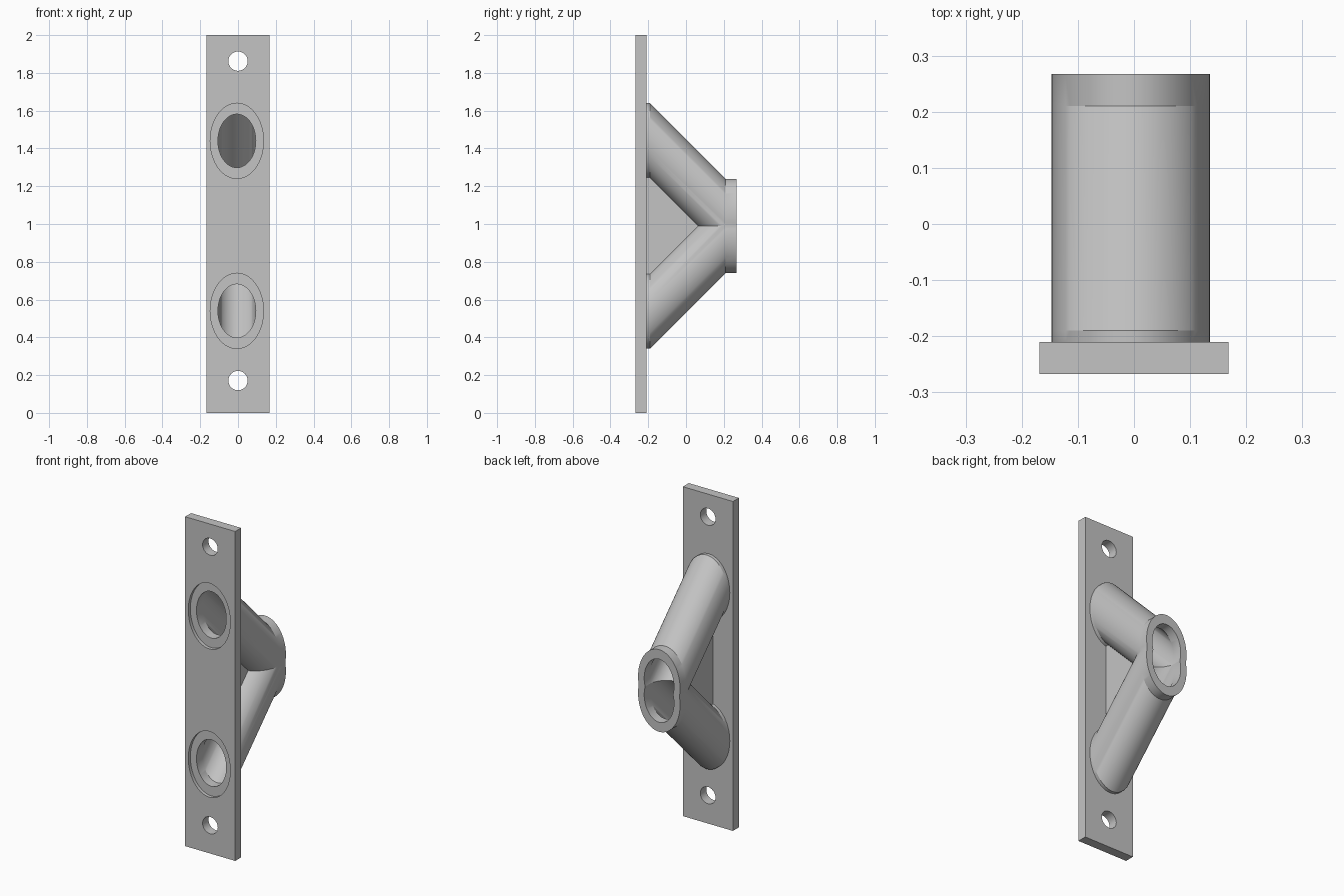
import bpy, bmesh, math

if "Cube" in bpy.data.objects:
    bpy.data.objects.remove(bpy.data.objects["Cube"])

grey = bpy.data.materials.new("grey metal")
grey.use_nodes = True
grey.diffuse_color = (0.55, 0.55, 0.55, 1)
grey.node_tree.nodes["Principled BSDF"].inputs["Base Color"].default_value = (0.55, 0.55, 0.55, 1)

PIPE_X = -0.006                          # pipes sit slightly off centre
MID_Z = 0.99                             # height where the branches meet
FRONT, BACK = -0.267, 0.267
PLATE_BACK = -0.21
COLLAR = 0.057
SEAT = FRONT + 0.02                      # pipe ends are recessed in the plate
BEND_A, BEND_B = SEAT + COLLAR, BACK - COLLAR
WALL_OUT, WALL_IN = 0.141, 0.1


def loft(name, rings):
    """Closed solid through a list of rings with equal point counts."""
    bm = bmesh.new()
    loops = [[bm.verts.new(p) for p in ring] for ring in rings]
    for a, b in zip(loops, loops[1:]):
        for i in range(len(a)):
            j = (i + 1) % len(a)
            bm.faces.new((a[i], a[j], b[j], b[i]))
    bm.faces.new(loops[0])
    bm.faces.new(loops[-1])
    bmesh.ops.recalc_face_normals(bm, faces=bm.faces)
    mesh = bpy.data.meshes.new(name)
    bm.to_mesh(mesh)
    bm.free()
    mesh.materials.append(grey)
    obj = bpy.data.objects.new(name, mesh)
    bpy.context.collection.objects.link(obj)
    return obj


def ellipse(x, y, z, rx, rz, n=72):
    return [(x + rx * math.cos(math.tau * i / n), y, z + rz * math.sin(math.tau * i / n))
            for i in range(n)]


def pipe(name, side, radius, start, end):
    """Branch with straight ends and a 45 degree run between them."""
    path = ((start, 0.45), (BEND_A, 0.45), (BEND_B, 0.05), (end, 0.05))
    return loft(name, [ellipse(PIPE_X, y, MID_Z + side * h, radius, radius * math.sqrt(2))
                       for y, h in path])


def combine(target, tool, operation):
    mod = target.modifiers.new(tool.name, "BOOLEAN")
    mod.operation = operation
    mod.solver = "EXACT"
    mod.object = tool
    bpy.context.view_layer.objects.active = target
    bpy.ops.object.modifier_apply(modifier=mod.name)
    bpy.data.objects.remove(tool)


# Mounting plate
w = 0.168
bracket = loft("pipe_bracket", [[(-w, y, 0), (w, y, 0), (w, y, 2), (-w, y, 2)]
                                for y in (FRONT, PLATE_BACK)])

# Two branches joining in a shared collar at the back
branches = pipe("upper_branch", 1, WALL_OUT, SEAT, BACK)
combine(branches, pipe("lower_branch", -1, WALL_OUT, SEAT, BACK), "UNION")

# Web filling the gap between the branches and the plate
t = COLLAR / 2
web = loft("web", [[(x, -0.23, MID_Z - 0.35), (x, 0.12, MID_Z), (x, -0.23, MID_Z + 0.35)]
                   for x in (PIPE_X - t, PIPE_X + t)])
combine(branches, web, "UNION")
combine(bracket, branches, "UNION")

# Recessed seats, bores and screw holes
for side in (1, -1):
    z = MID_Z + side * 0.45
    seat = loft("seat_cutter", [ellipse(PIPE_X, y, z, WALL_OUT, WALL_OUT * math.sqrt(2))
                                for y in (FRONT - 0.1, SEAT)])
    combine(bracket, seat, "DIFFERENCE")
    combine(bracket, pipe("bore_cutter", side, WALL_IN, FRONT - 0.1, BACK + 0.1), "DIFFERENCE")
for z in (0.171, 1.862):
    hole = loft("screw_hole_cutter", [ellipse(0, y, z, 0.051, 0.051, 48)
                                      for y in (FRONT - 0.1, PLATE_BACK + 0.05)])
    combine(bracket, hole, "DIFFERENCE")

# Smooth round walls, crisp edges
bpy.ops.object.select_all(action="DESELECT")
bracket.select_set(True)
bpy.context.view_layer.objects.active = bracket
bpy.ops.object.shade_smooth_by_angle(angle=math.radians(25))
